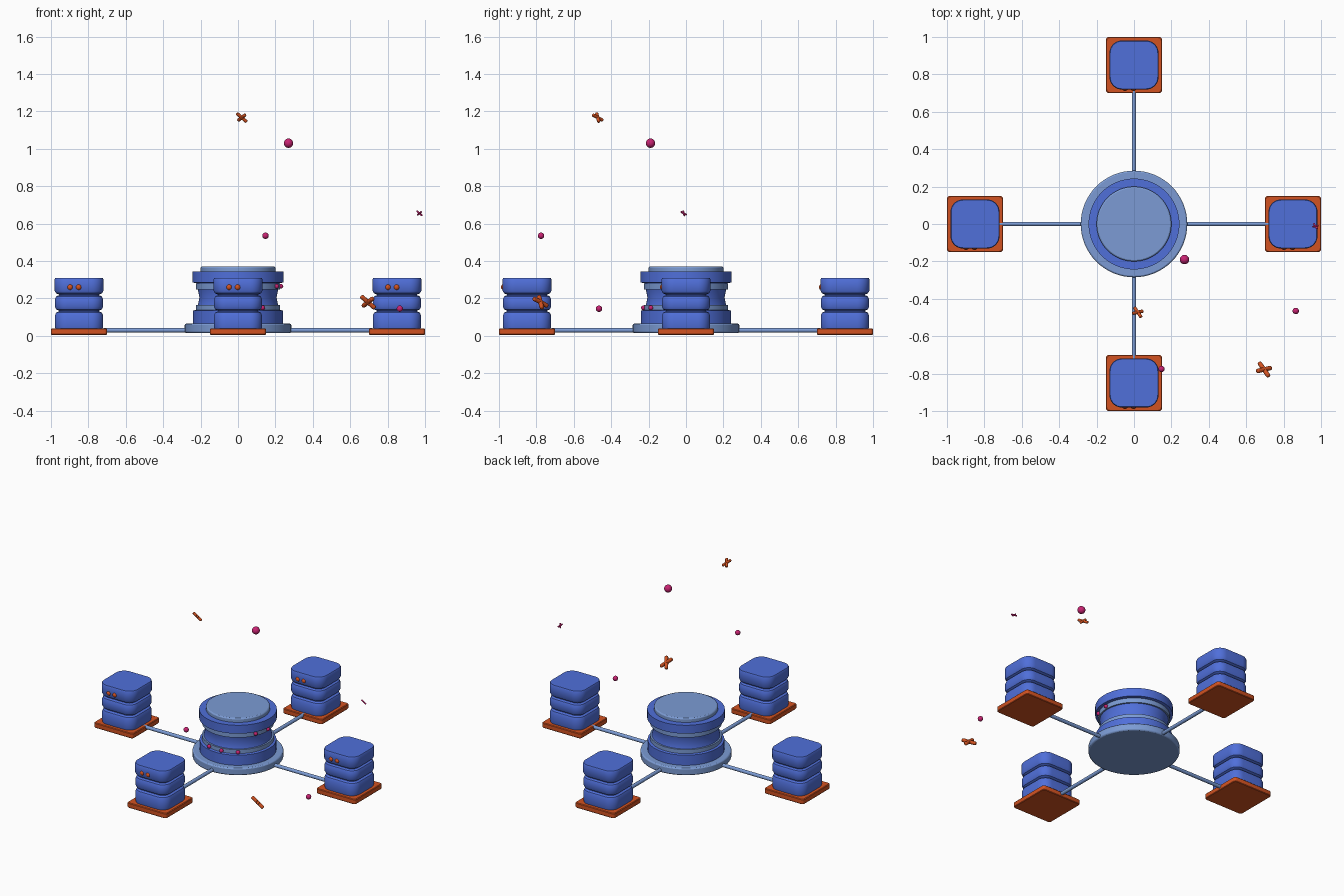
import bpy, bmesh, math
from mathutils import Vector, Matrix

if "Cube" in bpy.data.objects:
    bpy.data.objects.remove(bpy.data.objects["Cube"])


def material(name, rgb):
    m = bpy.data.materials.new(name)
    m.diffuse_color = (*rgb, 1)
    m.use_nodes = True
    m.node_tree.nodes["Principled BSDF"].inputs["Base Color"].default_value = m.diffuse_color
    return m


BLUE = material("blue", (0.08, 0.16, 0.70))
PALE = material("pale_blue", (0.20, 0.33, 0.66))
ORANGE = material("orange", (0.65, 0.085, 0.015))
PINK = material("magenta", (0.58, 0.017, 0.17))


def finish(name, bm, mat, bevel=0):
    bmesh.ops.recalc_face_normals(bm, faces=bm.faces)
    me = bpy.data.meshes.new(name)
    bm.to_mesh(me)
    bm.free()
    ob = bpy.data.objects.new(name, me)
    bpy.context.collection.objects.link(ob)
    me.materials.append(mat)
    if bevel:
        mod = ob.modifiers.new("bevel", "BEVEL")
        mod.width = bevel
        mod.segments = 2
        mod.limit_method = 'ANGLE'
    bpy.ops.object.select_all(action='DESELECT')
    ob.select_set(True)
    bpy.context.view_layer.objects.active = ob
    bpy.ops.object.shade_smooth_by_angle(angle=math.radians(35))
    return ob


def loft(name, rings, mat, bevel=0):
    """Skin a list of closed point rings and cap both ends."""
    bm = bmesh.new()
    loops = [[bm.verts.new(p) for p in r] for r in rings]
    n = len(loops[0])
    for a, b in zip(loops, loops[1:]):
        for i in range(n):
            j = (i + 1) % n
            bm.faces.new((a[i], a[j], b[j], b[i]))
    bm.faces.new(loops[0][::-1])
    bm.faces.new(loops[-1])
    return finish(name, bm, mat, bevel)


def lathe(name, profile, mat, bevel=0, n=64):
    return loft(name, [[(r * math.cos(i * math.tau / n), r * math.sin(i * math.tau / n), z)
                        for i in range(n)] for r, z in profile], mat, bevel)


def rounded_square(cx, cy, z, half, rad, seg=8):
    pts = []
    for q, (sx, sy) in enumerate(((1, 1), (-1, 1), (-1, -1), (1, -1))):
        for k in range(seg + 1):
            a = (q + k / seg) * math.pi / 2
            pts.append((cx + sx * (half - rad) + rad * math.cos(a),
                        cy + sy * (half - rad) + rad * math.sin(a), z))
    return pts


def ball(name, pos, r, mat):
    bm = bmesh.new()
    bmesh.ops.create_uvsphere(bm, u_segments=20, v_segments=12, radius=r,
                              matrix=Matrix.Translation(pos))
    return finish(name, bm, mat)


def rod(name, a, b, r, mat, bevel=0):
    a, b = Vector(a), Vector(b)
    d = b - a
    bm = bmesh.new()
    rot = d.to_track_quat('Z', 'Y').to_matrix().to_4x4()
    bmesh.ops.create_cone(bm, cap_ends=True, segments=16, radius1=r, radius2=r, depth=d.length,
                          matrix=Matrix.Translation((a + b) / 2) @ rot)
    return finish(name, bm, mat, bevel)


# Central hub: foot disc, waisted drum, pale bands and cap
lathe("hub_foot", [(0.285, 0.015), (0.285, 0.065)], PALE, 0.008)
lathe("hub_drum", [(0.24, 0.06), (0.24, 0.135), (0.222, 0.14), (0.214, 0.165), (0.206, 0.205),
                   (0.214, 0.245), (0.222, 0.282), (0.243, 0.285), (0.243, 0.343)], BLUE)
for label, z in (("lower", 0.15), ("upper", 0.265)):
    lathe(label + "_band", [(0.19, z - 0.016), (0.225, z - 0.016), (0.225, z + 0.016),
                            (0.19, z + 0.016)], PALE)
lathe("hub_cap", [(0.20, 0.33), (0.20, 0.371)], PALE, 0.008)

# Status beads on the bands
for z, angles in ((0.15, (-107, -82, -55)), (0.265, (-26, 0))):
    for deg in angles:
        a = math.radians(deg)
        ball("hub_bead", (0.229 * math.cos(a), 0.229 * math.sin(a), z), 0.013, PINK)

# Outer stations: plate, three-tier rounded cabinet, two lamps and a spoke
tiers = [(0.125, 0.035), (0.129, 0.05), (0.129, 0.108), (0.122, 0.124), (0.108, 0.131),
         (0.108, 0.135), (0.122, 0.142), (0.129, 0.156), (0.129, 0.195), (0.122, 0.211),
         (0.108, 0.217), (0.108, 0.221), (0.123, 0.228), (0.131, 0.242), (0.131, 0.302),
         (0.127, 0.309)]
for side, dx, dy in (("right", 1, 0), ("back", 0, 1), ("left", -1, 0), ("front", 0, -1)):
    cx, cy = 0.85 * dx, 0.85 * dy
    loft(side + "_plate", [rounded_square(cx, cy, z, h, 0.015, 3) for z, h in
                           ((0.005, 0.147), (0.009, 0.15), (0.036, 0.15), (0.04, 0.146))], ORANGE)
    loft(side + "_cabinet", [rounded_square(cx, cy, z, h, 0.065 + h - 0.13)
                             for h, z in tiers], BLUE)
    for ox in (-0.048, -0.002):
        ball(side + "_lamp", (cx + ox, cy - 0.122, 0.26), 0.017, ORANGE)
    rod(side + "_spoke", (0.25 * dx, 0.25 * dy, 0.03), (0.72 * dx, 0.72 * dy, 0.03), 0.012, PALE)

# Floating balls
for pos, r in (((0.27, -0.19, 1.03), 0.025), ((0.147, -0.775, 0.535), 0.017),
               ((0.865, -0.465, 0.145), 0.017)):
    ball("floating_ball", pos, r, PINK)

# Floating crosses: two tilted rods each
u = Vector((0.74, 0.17, -0.64)).normalized()
v = Vector((0.52, -0.75, 0.41)).normalized()
for pos, half, r, mat in (((0.02, -0.472, 1.167), 0.036, 0.009, ORANGE),
                          ((0.695, -0.778, 0.18), 0.05, 0.012, ORANGE),
                          ((0.97, -0.012, 0.655), 0.02, 0.005, PINK)):
    c = Vector(pos)
    for d in (u, v):
        rod("cross_arm", c - d * half, c + d * half, r, mat, r * 0.5)
